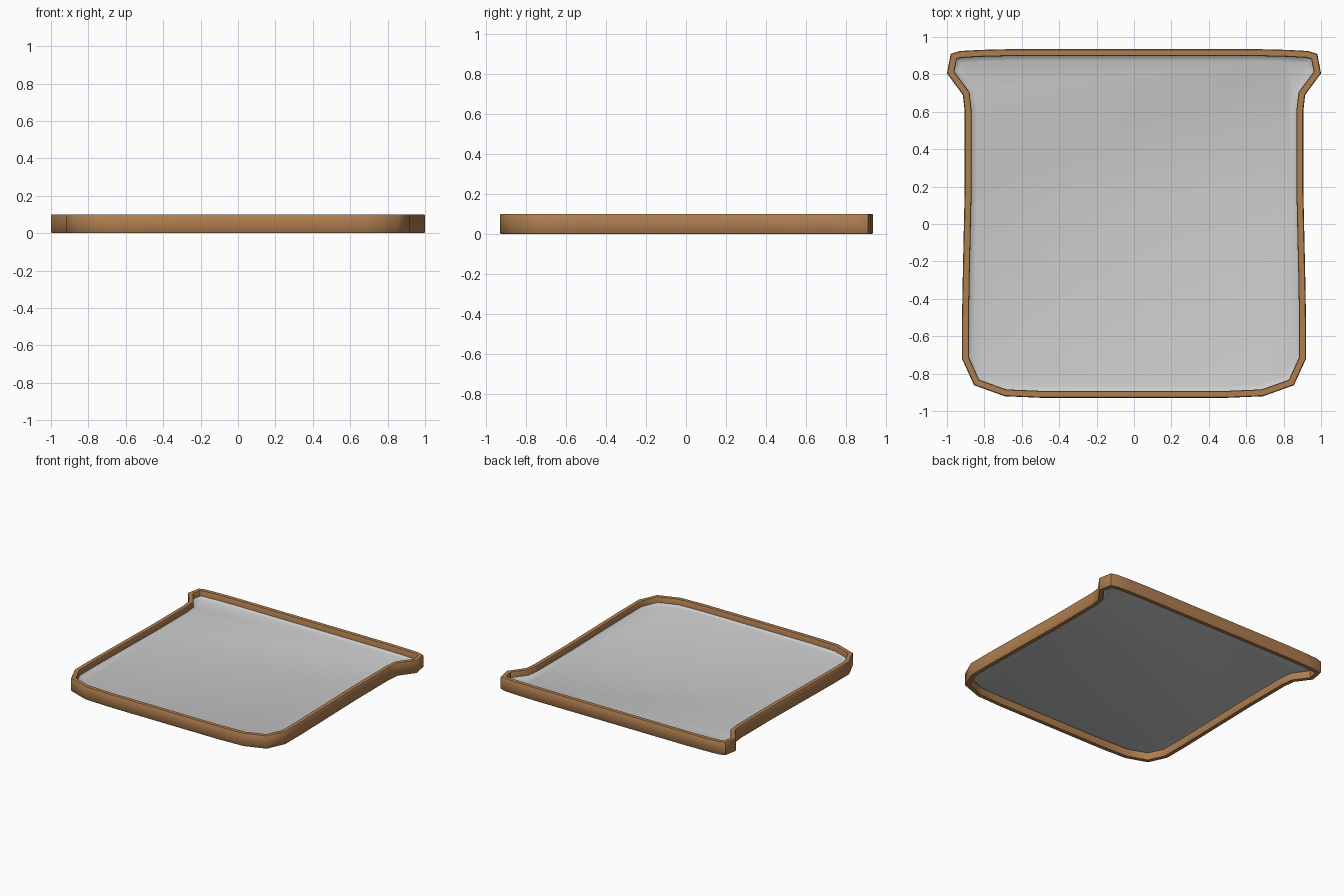
import bpy, bmesh
from mathutils import Vector

if "Cube" in bpy.data.objects:
    bpy.data.objects.remove(bpy.data.objects["Cube"])

# Right half of the outline, from the back centre round to the front centre
HALF = [(0.66, 0.935), (0.82, 0.931), (0.93, 0.925), (0.98, 0.91), (1.0, 0.805),
        (0.915, 0.69), (0.905, 0.6), (0.905, 0.2), (0.915, -0.25), (0.92, -0.52),
        (0.92, -0.72), (0.855, -0.862), (0.69, -0.921), (0.48, -0.93)]
OUT = [Vector(p) for p in HALF] + [Vector((-x, y)) for x, y in reversed(HALF)]


def inset(pts, d):
    """Mitred inward offset of a clockwise outline."""
    res = []
    for i, p in enumerate(pts):
        a = (p - pts[i - 1]).normalized()
        b = (pts[(i + 1) % len(pts)] - p).normalized()
        na, nb = Vector((a.y, -a.x)), Vector((b.y, -b.x))
        m = (na + nb).normalized()
        res.append(p + m * d / max(m.dot(na), 0.4))
    return res


def loft(name, rings, closed=False, cap=False):
    """Skin a list of (inset, z) rings that follow the outline."""
    bm = bmesh.new()
    loops = [[bm.verts.new((p.x, p.y, z)) for p in inset(OUT, d)] for d, z in rings]
    n = len(OUT)
    pairs = list(zip(loops, loops[1:])) + ([(loops[-1], loops[0])] if closed else [])
    for a, b in pairs:
        for i in range(n):
            j = (i + 1) % n
            bm.faces.new((a[i], a[j], b[j], b[i]))
    if cap:
        bm.faces.new(loops[-1])
    bmesh.ops.recalc_face_normals(bm, faces=bm.faces)
    if cap and sum(f.normal.z for f in bm.faces) < 0:
        bmesh.ops.reverse_faces(bm, faces=bm.faces)
    me = bpy.data.meshes.new(name)
    bm.to_mesh(me)
    bm.free()
    ob = bpy.data.objects.new(name, me)
    bpy.context.collection.objects.link(ob)
    bpy.context.view_layer.objects.active = ob
    ob.select_set(True)
    bpy.ops.object.shade_smooth_by_angle(angle=0.7)
    ob.select_set(False)
    return ob


# Wooden rim with slightly eased edges
rim = loft("rim", [(0.004, 0.0), (0, 0.005), (0, 0.095), (0.004, 0.1),
                   (0.034, 0.1), (0.037, 0.095), (0.037, 0.005), (0.034, 0.0)], closed=True)
wood = bpy.data.materials.new("wood")
wood.diffuse_color = (0.43, 0.21, 0.08, 1)
wood.use_nodes = True
wood.node_tree.nodes["Principled BSDF"].inputs["Base Color"].default_value = wood.diffuse_color
rim.data.materials.append(wood)

# Thin grey panel, edge turned up where it meets the rim
loft("panel", [(0.03, 0.065), (0.042, 0.052), (0.065, 0.045)], cap=True)
